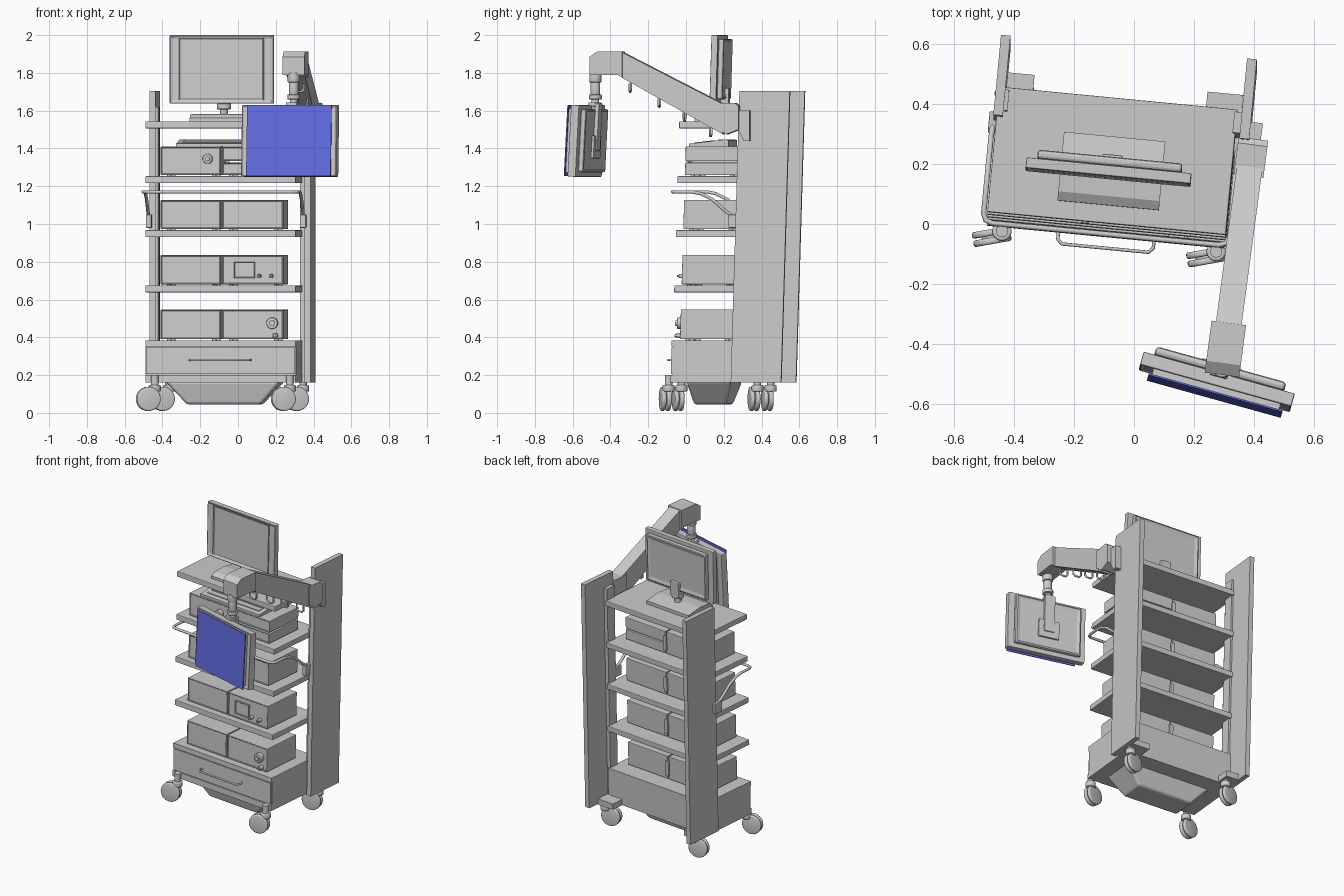
import bpy, bmesh, math
from mathutils import Matrix, Vector

cube = bpy.data.objects.get("Cube")
if cube:
    bpy.data.objects.remove(cube)


def material(name, rgb):
    m = bpy.data.materials.new(name)
    m.use_nodes = True
    m.diffuse_color = (*rgb, 1)
    m.node_tree.nodes["Principled BSDF"].inputs["Base Color"].default_value = (*rgb, 1)
    return m


GREY = material("light grey", (0.6, 0.6, 0.6))
BLUE = material("screen blue", (0.13, 0.155, 0.78))


def frame(x, y, z, turn, tilt=0):
    return (Matrix.Translation((x, y, z)) @ Matrix.Rotation(math.radians(turn), 4, 'Z')
            @ Matrix.Rotation(math.radians(tilt), 4, 'X'))


# The cart is turned a little and leans back slightly
LEAN = Matrix.Identity(4)
LEAN[1][2] = 0.03
CART = LEAN @ frame(-0.072, 0.165, 0, -5.5)
ARM = frame(0.39, 0.22, 0, -7.6)
TABLET = frame(0.278, -0.52, 1.44, -15.5, -3)


def finish(name, bm, fr, mat=GREY, smooth=False):
    bm.transform(fr)
    bmesh.ops.recalc_face_normals(bm, faces=bm.faces)
    me = bpy.data.meshes.new(name)
    bm.to_mesh(me)
    bm.free()
    me.materials.append(mat)
    ob = bpy.data.objects.new(name, me)
    bpy.context.collection.objects.link(ob)
    if smooth:
        bpy.ops.object.select_all(action='DESELECT')
        ob.select_set(True)
        bpy.context.view_layer.objects.active = ob
        bpy.ops.object.shade_smooth_by_angle(angle=math.radians(35))
    return ob


def box(name, x, y, z, fr=CART, mat=GREY, bevel=0, inset=None, taper=None, side=-1):
    """Box from ranges; inset sinks the face on the given y side, taper narrows the bottom."""
    bm = bmesh.new()
    bmesh.ops.create_cube(bm, size=1)
    for v in bm.verts:
        v.co = Vector(r[0] + (c + 0.5) * (r[1] - r[0]) for c, r in zip(v.co, (x, y, z)))
    if taper:
        for v in bm.verts:
            if v.co.z < sum(z) / 2:
                v.co.x += taper[0] * (1 if v.co.x < sum(x) / 2 else -1)
                v.co.y += taper[1] * (1 if v.co.y < sum(y) / 2 else -1)
    if bevel:
        bmesh.ops.bevel(bm, geom=bm.edges[:], offset=bevel, segments=2, affect='EDGES', profile=0.5)
    if inset:
        bm.normal_update()
        f = max(bm.faces, key=lambda f: f.normal.y * side * f.calc_area())
        bmesh.ops.inset_region(bm, faces=[f], thickness=inset[0], depth=0)
        bmesh.ops.translate(bm, verts=f.verts[:], vec=(0, -side * inset[1], 0))
    return finish(name, bm, fr, mat)


def disc(name, at, r, depth, axis='Z', fr=CART, bevel=0, r2=None):
    bm = bmesh.new()
    bmesh.ops.create_cone(bm, cap_ends=True, segments=28, radius1=r,
                          radius2=r2 or r, depth=depth)
    if bevel:
        rims = [e for e in bm.edges if any(len(f.verts) > 4 for f in e.link_faces)]
        bmesh.ops.bevel(bm, geom=rims, offset=bevel, segments=3, affect='EDGES', profile=0.5)
    if axis == 'Y':
        bm.transform(Matrix.Rotation(math.pi / 2, 4, 'X'))
    bm.transform(Matrix.Translation(at))
    return finish(name, bm, fr, smooth=True)


def prism(name, profile, half, fr):
    """Side profile in y and z, extruded across x."""
    bm = bmesh.new()
    f = bm.faces.new([bm.verts.new((-half, y, z)) for y, z in profile])
    ext = bmesh.ops.extrude_face_region(bm, geom=[f])["geom"]
    bmesh.ops.translate(bm, vec=(2 * half, 0, 0),
                        verts=[g for g in ext if isinstance(g, bmesh.types.BMVert)])
    return finish(name, bm, fr)


def tube(name, pts, r, fr=CART):
    cu = bpy.data.curves.new(name, 'CURVE')
    cu.dimensions = '3D'
    cu.bevel_depth, cu.bevel_resolution, cu.use_fill_caps = r, 3, True
    sp = cu.splines.new('POLY')
    sp.points.add(len(pts) - 1)
    for p, q in zip(sp.points, pts):
        p.co = (*(fr @ Vector(q)), 1)
    cu.materials.append(GREY)
    ob = bpy.data.objects.new(name, cu)
    bpy.context.collection.objects.link(ob)


# Side columns with an inner post
for name, x, post in (("right", (-0.41, -0.378), (-0.385, -0.365)),
                      ("left", (0.415, 0.448), (0.39, 0.42))):
    box(name + "_column", x, (0.11, 0.378), (0.16, 1.705))
    box(name + "_post", post, (0.13, 0.2), (0.16, 1.62))

# Shelves
for z in (0.638, 0.93, 1.216, 1.506):
    box("shelf", (-0.4, 0.4), (-0.21, 0.21), (z, z + 0.037), bevel=0.004)

# Drawer base and tray underneath
box("base_plate", (-0.4, 0.4), (-0.215, 0.21), (0.16, 0.2))
box("base_cabinet", (-0.4, 0.4), (-0.205, 0.21), (0.2, 0.384))
box("drawer_front", (-0.395, 0.395), (-0.215, -0.205), (0.205, 0.347))
box("cabinet_lip", (-0.4, 0.4), (-0.215, -0.2), (0.352, 0.384))
tube("drawer_handle", [(-0.16, -0.21, 0.28), (-0.16, -0.24, 0.28), (-0.145, -0.255, 0.28),
                       (0.145, -0.255, 0.28), (0.16, -0.24, 0.28), (0.16, -0.21, 0.28)], 0.006)
box("under_tray", (-0.3, 0.31), (-0.14, 0.1), (0.045, 0.165), taper=(0.11, 0.035), bevel=0.012)
for s in (-1, 1):
    box("rear_outrigger", sorted((s * 0.29, s * 0.41)), (0.15, 0.3), (0.16, 0.2))

# Casters
for x, y in ((-0.475, -0.042), (0.24, -0.11), (-0.4, 0.43), (0.31, 0.36)):
    fr = frame(x, y, 0, 10)
    for s in (-1, 1):
        disc("caster_wheel", (0, s * 0.014, 0.074), 0.064, 0.022, 'Y', fr, 0.008)
    disc("caster_hub", (0, 0, 0.074), 0.035, 0.02, 'Y', fr)
    disc("caster_housing", (0.037, 0.012, 0.13), 0.032, 0.035, 'Z', fr, 0.006)
    disc("caster_stem", (0.037, 0.012, 0.165), 0.02, 0.07, 'Z', fr)

# Instrument boxes on each level
D = (-0.178, 0.1)
for z0, z1 in ((0.384, 0.547), (0.675, 0.836), (0.967, 1.127), (1.253, 1.41)):
    box("instrument_a", (-0.322, -0.002), D, (z0 + 0.006, z1), bevel=0.003, inset=(0.006, 0.004))
    parts = [(z0 + 0.006, z1)] if z0 < 1.2 else [(z0 + 0.006, 1.325), (1.333, z1)]
    for a, b in parts:
        box("instrument_b", (0.006, 0.33), D, (a, b), bevel=0.003, inset=(0.006, 0.004))
    for x in (-0.28, -0.04, 0.05, 0.29):
        for y in (-0.14, 0.07):
            disc("instrument_foot", (x, y, z0 + 0.004), 0.012, 0.012)
    box("rear_cable_cover", (-0.012, 0.016), (0.1, 0.115), (z0 + 0.03, z1 - 0.03), bevel=0.005)

# Knobs and front panels
box("display_panel", (0.07, 0.18), (-0.186, -0.17), (0.715, 0.8), inset=(0.006, 0.004))
for x, z, r in ((0.272, 0.475, 0.03), (0.288, 0.41, 0.014), (0.203, 0.724, 0.011),
                (0.267, 0.724, 0.011), (-0.071, 1.345, 0.026)):
    disc("control_knob", (x, -0.185, z), r, 0.03, 'Y', bevel=0.003)
    disc("knob_centre", (x, -0.2, z), r * 0.5, 0.02, 'Y')

# Keyboard resting on the upper instruments
prism("keyboard", [(-0.17, 1.41), (0.04, 1.41), (0.04, 1.445), (0.02, 1.447), (-0.17, 1.425)],
      0.24, CART)
for i in range(4):
    y = -0.14 + i * 0.04
    box("key_row", (-0.21, 0.21), (y, y + 0.028), (1.42, 1.434 + i * 0.0045))

# Push handle wrapping the front
arc = [(0.41, 0.11, 1.03), (0.412, 0.05, 1.07), (0.412, -0.02, 1.13), (0.412, -0.08, 1.16),
       (0.412, -0.13, 1.17), (0.412, -0.205, 1.17), (0.403, -0.227, 1.17), (0.38, -0.235, 1.17)]
tube("push_handle", arc + [(-x, y, z) for x, y, z in reversed(arc)], 0.009)
for s in (-1, 1):
    box("handle_bracket", sorted((s * 0.395, s * 0.425)), (0.07, 0.14), (0.98, 1.05), bevel=0.004)

# Main monitor with stand
box("monitor_body", (-0.285, 0.268), (-0.065, -0.03), (1.637, 2.0), bevel=0.004, inset=(0.018, 0.006))
box("monitor_screen_frame", (-0.235, 0.215), (-0.066, -0.055), (1.655, 1.985), inset=(0.008, 0.005))
box("monitor_back", (-0.25, 0.235), (-0.03, 0.0), (1.66, 1.98), bevel=0.01, inset=(0.03, 0.006), side=1)
prism("monitor_base", [(-0.15, 1.54), (0.08, 1.54), (0.08, 1.565), (-0.03, 1.583), (-0.12, 1.578),
                       (-0.15, 1.56)], 0.17, CART)
disc("monitor_neck", (0, -0.02, 1.6), 0.022, 0.09)
disc("neck_collar", (0, -0.02, 1.622), 0.038, 0.03, bevel=0.006)
box("neck_bracket", (-0.035, 0.035), (-0.03, 0.015), (1.62, 1.72), bevel=0.006)

# Support arm
prism("arm_joint", [(0.065, 1.625), (0.065, 1.5), (0.0, 1.475), (-0.06, 1.51), (-0.06, 1.64),
                    (0.045, 1.64)], 0.05, ARM)
prism("arm_beam", [(-0.02, 1.635), (-0.02, 1.475), (-0.56, 1.775), (-0.56, 1.91)], 0.043, ARM)
prism("arm_head", [(-0.555, 1.912), (-0.555, 1.775), (-0.58, 1.79), (-0.73, 1.79), (-0.73, 1.885),
                   (-0.69, 1.912)], 0.058, ARM)
prism("arm_mount", [(0.05, 1.6), (0.12, 1.6), (0.12, 1.44), (0.09, 1.44), (0.05, 1.52)], 0.025, ARM)
for y, z in ((-0.52, 1.755), (-0.365, 1.675), (-0.23, 1.6), (-0.09, 1.52)):
    tube("cable_hook", [(-0.028, y, z + 0.03), (-0.028, y, z - 0.042), (-0.015, y, z - 0.055),
                        (0.015, y, z - 0.055), (0.028, y, z - 0.042), (0.028, y, z - 0.01)], 0.006, ARM)

# Swivel stem between arm and side screen
STEM = frame(0.295, -0.48, 0, 0)
for z0, z1, r in ((1.75, 1.8, 0.032), (1.685, 1.75, 0.026), (1.66, 1.685, 0.034), (1.6, 1.66, 0.02)):
    disc("swivel_stem", (0, 0, (z0 + z1) / 2), r, z1 - z0, fr=STEM, bevel=0.004)

# Side screen with rear cover and mounting bracket
box("side_screen_body", (-0.262, 0.262), (-0.03, 0.015), (-0.19, 0.19), TABLET,
    bevel=0.005, inset=(0.012, 0.005))
box("side_screen_back", (-0.225, 0.225), (0.015, 0.045), (-0.165, 0.17), TABLET,
    bevel=0.012, inset=(0.03, 0.005), side=1)
box("side_screen_glass", (-0.226, 0.238), (-0.056, -0.05), (-0.188, 0.188), TABLET, BLUE)
box("glass_backing", (-0.215, 0.225), (-0.05, -0.02), (-0.17, 0.17), TABLET)
box("bracket_strip", (-0.035, 0.035), (0.04, 0.062), (-0.05, 0.2), TABLET, bevel=0.004)
box("bracket_plate", (-0.07, 0.07), (0.04, 0.055), (-0.09, 0.03), TABLET, bevel=0.004)
box("bracket_top", (-0.03, 0.03), (0.0, 0.062), (0.185, 0.205), TABLET, bevel=0.004)
